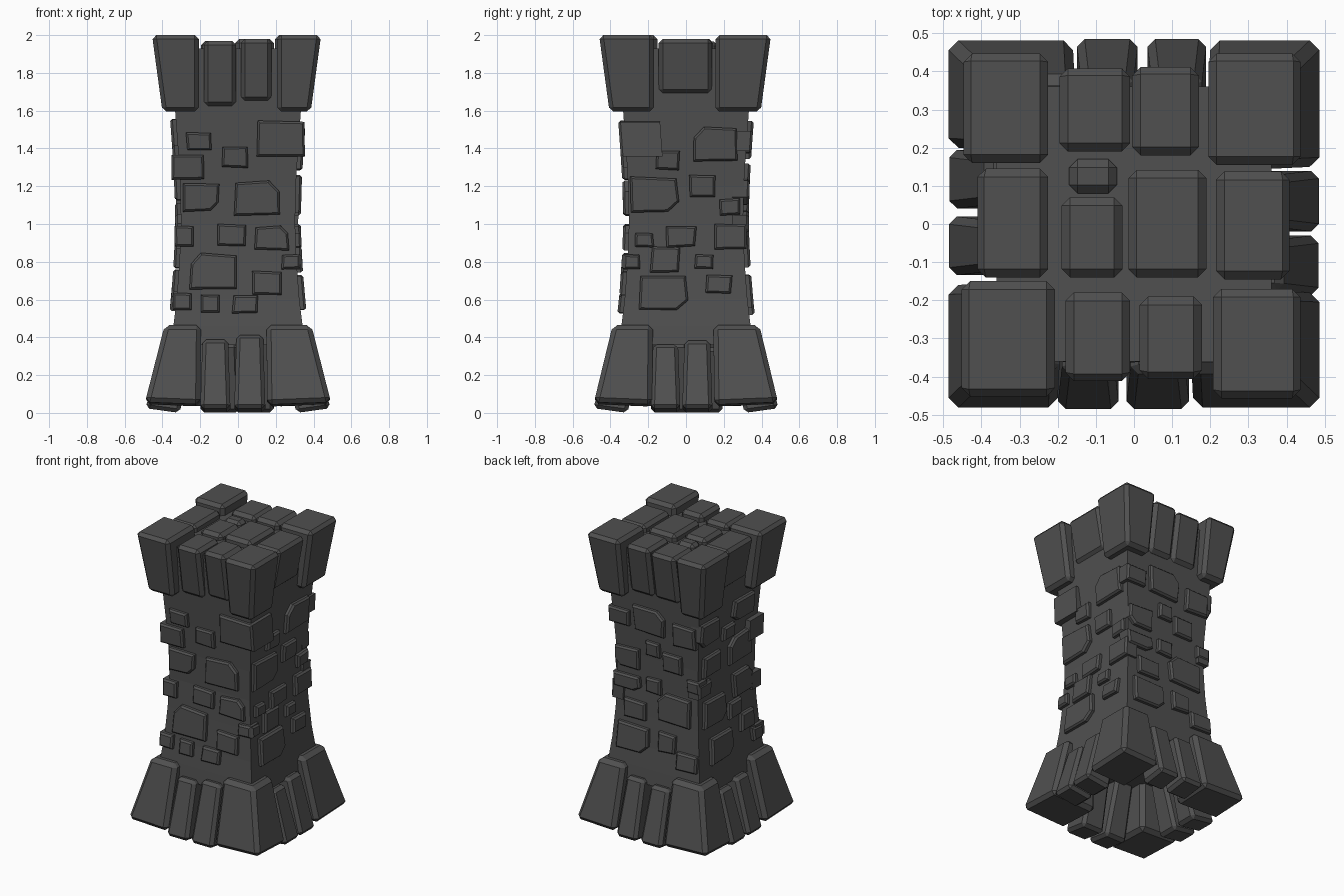
import bpy, bmesh, math, random

if "Cube" in bpy.data.objects:
    bpy.data.objects.remove(bpy.data.objects["Cube"])

random.seed(4)
stone_mat = bpy.data.materials.new("dark_stone")
stone_mat.diffuse_color = (0.08, 0.08, 0.08, 1)
stone_mat.use_nodes = True
stone_mat.node_tree.nodes["Principled BSDF"].inputs["Base Color"].default_value = stone_mat.diffuse_color

# Half width of the waisted tower shaft by height
PROFILE = [(0.36, .35), (0.46, .342), (0.6, .325), (0.8, .31), (1.0, .302),
           (1.2, .306), (1.4, .318), (1.6, .333), (1.93, .36)]


def half(z):
    for (z0, h0), (z1, h1) in zip(PROFILE, PROFILE[1:]):
        if z <= z1:
            return h0 + (h1 - h0) * (z - z0) / (z1 - z0)
    return PROFILE[-1][1]


def finish(bm, name):
    bmesh.ops.recalc_face_normals(bm, faces=bm.faces)
    me = bpy.data.meshes.new(name)
    bm.to_mesh(me)
    bm.free()
    me.materials.append(stone_mat)
    ob = bpy.data.objects.new(name, me)
    bpy.context.collection.objects.link(ob)
    return ob


def loft(bm, rings):
    """Skin closed rings of points and cap both ends."""
    vs = [[bm.verts.new(p) for p in r] for r in rings]
    n = len(vs[0])
    for a, b in zip(vs, vs[1:]):
        for i in range(n):
            bm.faces.new((a[i], a[(i + 1) % n], b[(i + 1) % n], b[i]))
    bm.faces.new(vs[0][::-1])
    bm.faces.new(vs[-1])


def rect(x0, x1, y0, y1, z):
    """z is a number or a function of x, y."""
    f = z if callable(z) else (lambda x, y: z)
    return [(x, y, f(x, y)) for x, y in ((x0, y0), (x1, y0), (x1, y1), (x0, y1))]


def block(name, low, high, bevel=0.022):
    bm = bmesh.new()
    loft(bm, [low, high])
    bmesh.ops.recalc_face_normals(bm, faces=bm.faces)
    bmesh.ops.bevel(bm, geom=bm.edges[:], offset=bevel, segments=1,
                    affect='EDGES', profile=0.5)
    return finish(bm, name)


# Shaft
bm = bmesh.new()
loft(bm, [rect(-h, h, -h, h, z) for z, h in PROFILE])
finish(bm, "tower_shaft")

# Crown stones: x0, x1, y0, y1 at the top, bottom height, top height
crown = [(-.45, -.225, .16, .45, 1.595, 2.0), (.195, .44, .155, .45, 1.595, 2.0),
         (-.455, -.207, -.455, -.15, 1.595, 2.0), (.207, .44, -.46, -.17, 1.595, 2.0),
         (-.195, -.01, .19, .412, 1.64, 1.97), (-.005, .17, .18, .415, 1.64, 1.98),
         (-.415, -.225, -.14, .145, 1.69, 1.98), (.215, .412, -.145, .138, 1.69, 1.98),
         (-.18, -.01, -.415, -.18, 1.625, 1.97), (.015, .178, -.41, -.19, 1.65, 1.98)]


def pull(v, corner_limit):
    """Outer edges lean in towards the bottom of the crown."""
    return math.copysign(abs(v) - .055, v) if abs(v) > corner_limit else v


for x0, x1, y0, y1, zb, zt in crown:
    low = rect(pull(x0, .4), pull(x1, .4), pull(y0, .4), pull(y1, .4), zb)
    block("crown_stone", low, rect(x0, x1, y0, y1, zt))
for x0, x1, y0, y1, zt in [(-.17, -.045, .08, .17, 1.965), (-.19, -.03, -.14, .07, 1.97),
                           (-.015, .19, -.14, .142, 1.98)]:
    block("roof_stone", rect(x0, x1, y0, y1, 1.85), rect(x0, x1, y0, y1, zt))

# Flared corner stones of the foot: signs and inner edges in x and y
for sx, sy, ix, iy in ((-1, -1, .20, .16), (1, -1, .155, .18), (1, 1, .20, .15), (-1, 1, .16, .20)):
    tilt = lambda x, y: .058 - .04 * (.98 - abs(x) - abs(y))
    low = rect(sx * ix, sx * .492, sy * iy, sy * .487, tilt)
    high = rect(sx * (ix - .005), sx * .388, sy * (iy - .005), sy * .388, .465)
    block("foot_corner_stone", low, high, .025)


# Four wall directions: along the wall u, outward distance d
WALLS = {"front": lambda u, d: (u, -d), "right": lambda u, d: (d, u),
         "back": lambda u, d: (u, d), "left": lambda u, d: (-d, u)}

# Narrow foot stones: u0, u1, top height
foot = {"front": [(-.2, -.04, .39), (-.02, .145, .415)],
        "right": [(-.187, -.03, .365), (-.02, .14, .385)],
        "back": [(-.15, .01, .385), (.035, .19, .40)],
        "left": [(-.135, .02, .385), (.04, .195, .365)]}
for side, stones in foot.items():
    W = WALLS[side]
    for u0, u1, zt in stones:
        def ring(a, b, d0, d1, z0, z1):
            return [(*W(a, d0), z0), (*W(b, d0), z0), (*W(b, d1), z1), (*W(a, d1), z1)]
        block(side + "_foot_stone", ring(u0, u1, .31, .49, .0, .025),
              ring(u0 + .012, u1 - .012, .22, .388, zt - .02, zt), .02)

# Wall stones: centre u, centre z, width, height
front = [(-.205, 1.435, .14, .10), (.228, 1.45, .255, .19), (-.265, 1.30, .17, .13),
         (-.015, 1.355, .14, .12), (-.195, 1.14, .19, .15), (.10, 1.135, .26, .19),
         (-.285, .935, .10, .11), (-.035, .94, .16, .12), (.18, .925, .19, .13),
         (-.135, .75, .25, .19), (.28, .80, .10, .08), (.155, .685, .16, .13),
         (-.295, .59, .10, .09), (-.145, .58, .10, .10), (.04, .575, .14, .10)]
right = [(.16, 1.42, .25, .19), (-.095, 1.335, .13, .10),
         (-.165, 1.155, .26, .19), (.085, 1.20, .14, .12), (.23, 1.09, .11, .09),
         (-.22, .915, .10, .08), (-.025, .935, .16, .12), (.235, .935, .17, .14),
         (-.285, .80, .09, .08), (-.11, .81, .16, .14), (.095, .80, .10, .08),
         (.175, .68, .14, .10), (-.12, .63, .26, .19)]
back = [(.265, 1.44, .15, .11), (.04, 1.46, .24, .18), (-.22, 1.42, .17, .15),
        (.02, 1.27, .10, .10), (.215, 1.17, .20, .14), (-.125, 1.21, .15, .12),
        (.22, 1.0, .20, .10), (.02, 1.02, .11, .10), (-.28, 1.09, .10, .08),
        (-.14, .90, .25, .19), (.155, .83, .17, .12), (.16, .64, .24, .18),
        (-.095, .67, .13, .13), (-.25, .58, .16, .12)]
left = [(.23, 1.44, .2, .16), (-.13, 1.48, .22, .15), (.185, 1.21, .17, .14),
        (-.12, 1.22, .25, .19), (.02, 1.37, .12, .10), (.15, .88, .24, .19),
        (-.15, .97, .20, .16), (.26, 1.06, .14, .10), (-.06, .82, .13, .11),
        (.1, .63, .24, .18), (-.18, .70, .14, .12), (-.27, .58, .10, .09)]

for side, stones in (("front", front), ("right", right), ("back", back), ("left", left)):
    W = WALLS[side]
    bm = bmesh.new()
    for cu, cz, w, h in stones:
        # irregular four-sided outline, larger stones get a clipped fifth corner
        wraps = abs(cu) + w / 2 > .33
        j = lambda: random.uniform(.95 if wraps else .86, 1.03)
        out = [(-j(), -j()), (j(), -j()), (j(), j()), (-j(), j())]
        if w > .18 and not wraps:
            k = random.randrange(4)
            a, b = out[k]
            out[k:k + 1] = [(a, b * .4), (a * .55, b)] if k % 2 == 0 else [(a * .55, b), (a, b * .4)]
        # stones at the shaft corners run deep so they wrap round the edge
        depth_in = -.75 * w if wraps else -.06

        def outline(inset, depth):
            pts = []
            for a, b in out:
                u, z = cu + a * (w / 2 - inset), cz + b * (h / 2 - inset)
                pts.append((*W(u, half(z) + depth), z))
            return pts
        loft(bm, [outline(0, depth_in), outline(0, .018), outline(.011, .030)])
    finish(bm, side + "_wall_stones")
